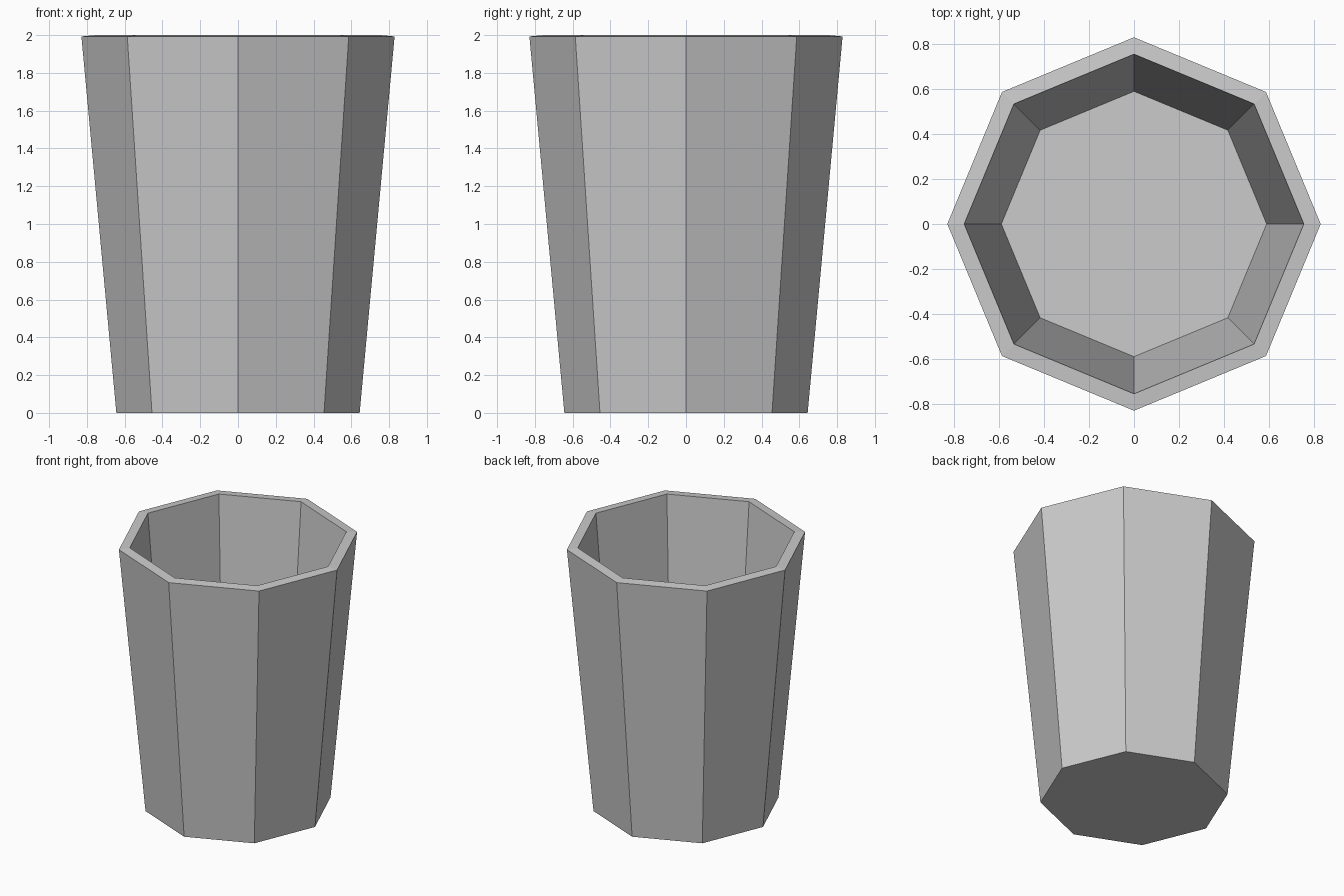
import bpy, bmesh
from math import cos, sin, pi

if "Cube" in bpy.data.objects:
    bpy.data.objects.remove(bpy.data.objects["Cube"])

SIDES = 8
# Wall profile (radius, z): outer foot, outer rim, inner rim, inner floor
PROFILE = [(0.644, 0.0), (0.829, 1.993), (0.754, 2.0), (0.589, 0.051)]

bm = bmesh.new()
rings = [[bm.verts.new((r * cos(2 * pi * i / SIDES), r * sin(2 * pi * i / SIDES), z))
          for i in range(SIDES)] for r, z in PROFILE]

# Outer wall, rim and inner wall
for low, high in zip(rings, rings[1:]):
    for i in range(SIDES):
        j = (i + 1) % SIDES
        bm.faces.new((low[i], low[j], high[j], high[i]))

# Underside and inside floor
bm.faces.new(rings[0][::-1])
bm.faces.new(rings[-1])
bmesh.ops.recalc_face_normals(bm, faces=bm.faces[:])

mesh = bpy.data.meshes.new("cup")
bm.to_mesh(mesh)
bm.free()
bpy.context.collection.objects.link(bpy.data.objects.new("cup", mesh))
